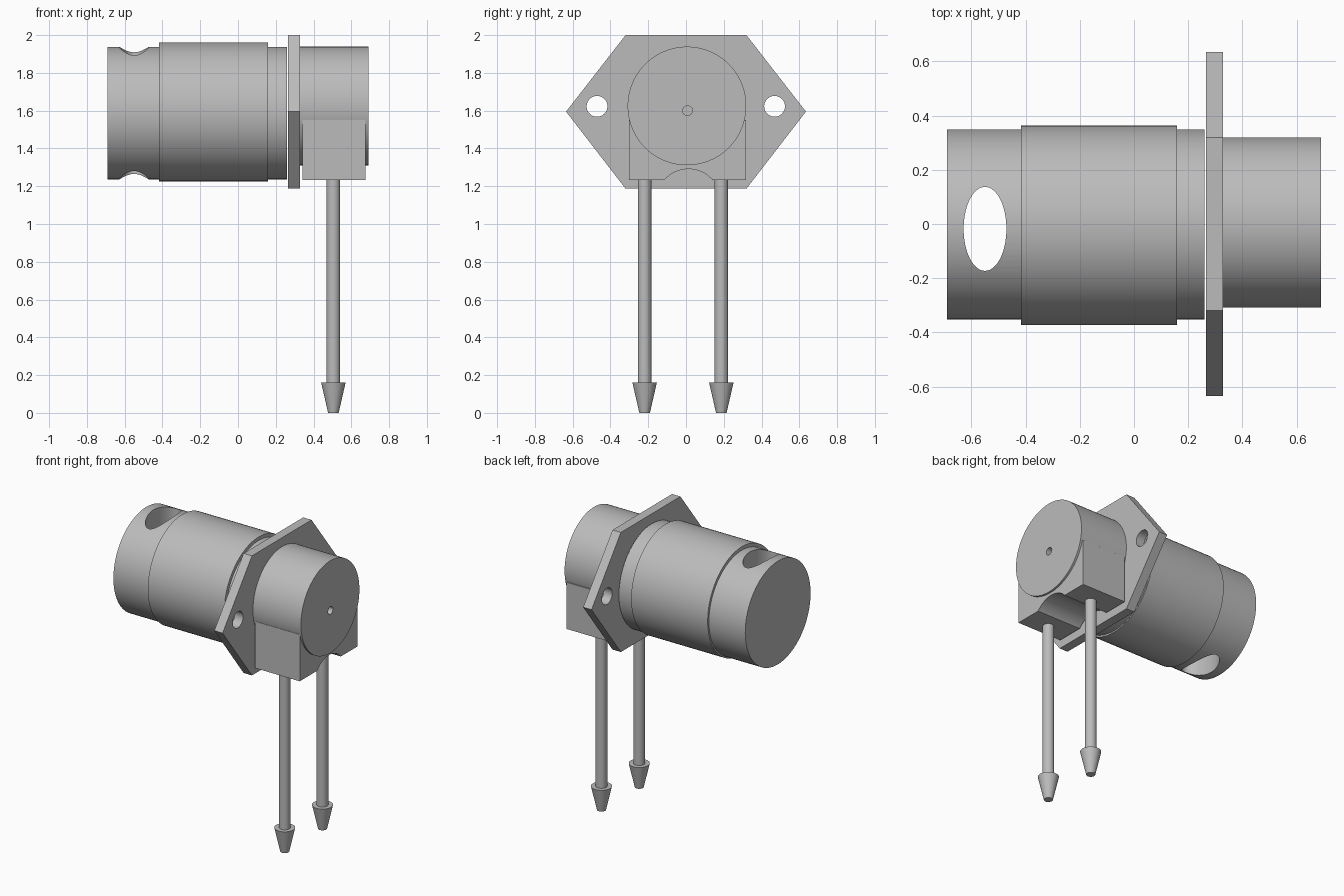
import bpy
import bmesh
from math import cos, sin, pi, radians
from mathutils import Matrix

if "Cube" in bpy.data.objects:
    bpy.data.objects.remove(bpy.data.objects["Cube"], do_unlink=True)

grey = bpy.data.materials.new("plain grey")
grey.use_nodes = True
GREY = (0.5, 0.5, 0.5, 1)
grey.diffuse_color = GREY
grey.node_tree.nodes["Principled BSDF"].inputs["Base Color"].default_value = GREY


def circle(cy, cz, ry, rz=None, n=96):
    rz = rz or ry
    return [(cy + ry * cos(2 * pi * i / n), cz + rz * sin(2 * pi * i / n)) for i in range(n)]


def loft(name, rings):
    """Closed solid through a list of matching point rings."""
    bm = bmesh.new()
    loops = [[bm.verts.new(p) for p in ring] for ring in rings]
    n = len(loops[0])
    for a, b in zip(loops, loops[1:]):
        for i in range(n):
            bm.faces.new((a[i], a[(i + 1) % n], b[(i + 1) % n], b[i]))
    bm.faces.new(loops[0])
    bm.faces.new(loops[-1])
    bmesh.ops.recalc_face_normals(bm, faces=bm.faces)
    mesh = bpy.data.meshes.new(name)
    bm.to_mesh(mesh)
    bm.free()
    mesh.materials.append(grey)
    obj = bpy.data.objects.new(name, mesh)
    bpy.context.collection.objects.link(obj)
    return obj


def extrude_x(name, outline, x0, x1):
    return loft(name, [[(x, y, z) for y, z in outline] for x in (x0, x1)])


def turned_z(name, x, y, profile):
    return loft(name, [[(px, py, z) for px, py in circle(x, y, r, n=32)] for z, r in profile])


def select_only(obj):
    bpy.ops.object.select_all(action='DESELECT')
    obj.select_set(True)
    bpy.context.view_layer.objects.active = obj


def cut(obj, *cutters):
    for cutter in cutters:
        select_only(obj)
        mod = obj.modifiers.new("cut", 'BOOLEAN')
        mod.operation = 'DIFFERENCE'
        mod.solver = 'EXACT'
        mod.object = cutter
        bpy.ops.object.modifier_apply(modifier=mod.name)
        bpy.data.objects.remove(cutter, do_unlink=True)


parts = []

# Main barrel with an oval hole from top to bottom
barrel = extrude_x("barrel", circle(-0.002, 1.587, 0.351), -0.69, 0.26)
oval = circle(-0.55, -0.018, 0.079, 0.155, 64)
cut(barrel, loft("oval_cutter", [[(x, y, z) for x, y in oval] for z in (1, 2.2)]))
parts.append(barrel)

# Slightly wider sleeve around the barrel
sleeve = extrude_x("sleeve", circle(-0.005, 1.594, 0.368), -0.417, 0.158)
cut(sleeve, extrude_x("bore_cutter", circle(-0.002, 1.587, 0.345), -1, 1))
parts.append(sleeve)

# Six-sided mounting flange with two bolt holes
hexagon = [(0.635, 1.595), (0.32, 2), (-0.32, 2), (-0.635, 1.595), (-0.32, 1.187), (0.32, 1.187)]
flange = extrude_x("mounting_flange", hexagon, 0.266, 0.329)
cut(flange, *[extrude_x("bolt_cutter", circle(y, 1.623, 0.055, n=48), 0.2, 0.4)
              for y in (-0.471, 0.469)])
parts.append(flange)

# Round head with a small centre hole
head = extrude_x("round_head", circle(0.005, 1.625, 0.314), 0.327, 0.69)
cut(head, extrude_x("pin_cutter", circle(0.008, 1.6, 0.026, n=32), 0.6, 0.8))
parts.append(head)

# Connector block under the head, arched along its underside
box = [(-0.302, 1.233), (0.317, 1.233), (0.317, 1.55), (-0.302, 1.55)]
block = extrude_x("connector_block", box, 0.341, 0.676)
cut(block, extrude_x("arch_cutter", circle(0.013, 1.123, 0.168), 0.2, 0.8))
parts.append(block)

# Two hanging tubes with tapered tips
for side, y in (("right", -0.219), ("left", 0.187)):
    parts.append(turned_z(side + "_tube", 0.505, y, [(0.15, 0.036), (1.24, 0.036)]))
    parts.append(turned_z(side + "_tip", 0.505, y, [(0, 0.028), (0.162, 0.065)]))

for part in parts:
    select_only(part)
    bpy.ops.object.shade_smooth_by_angle(angle=radians(30))
